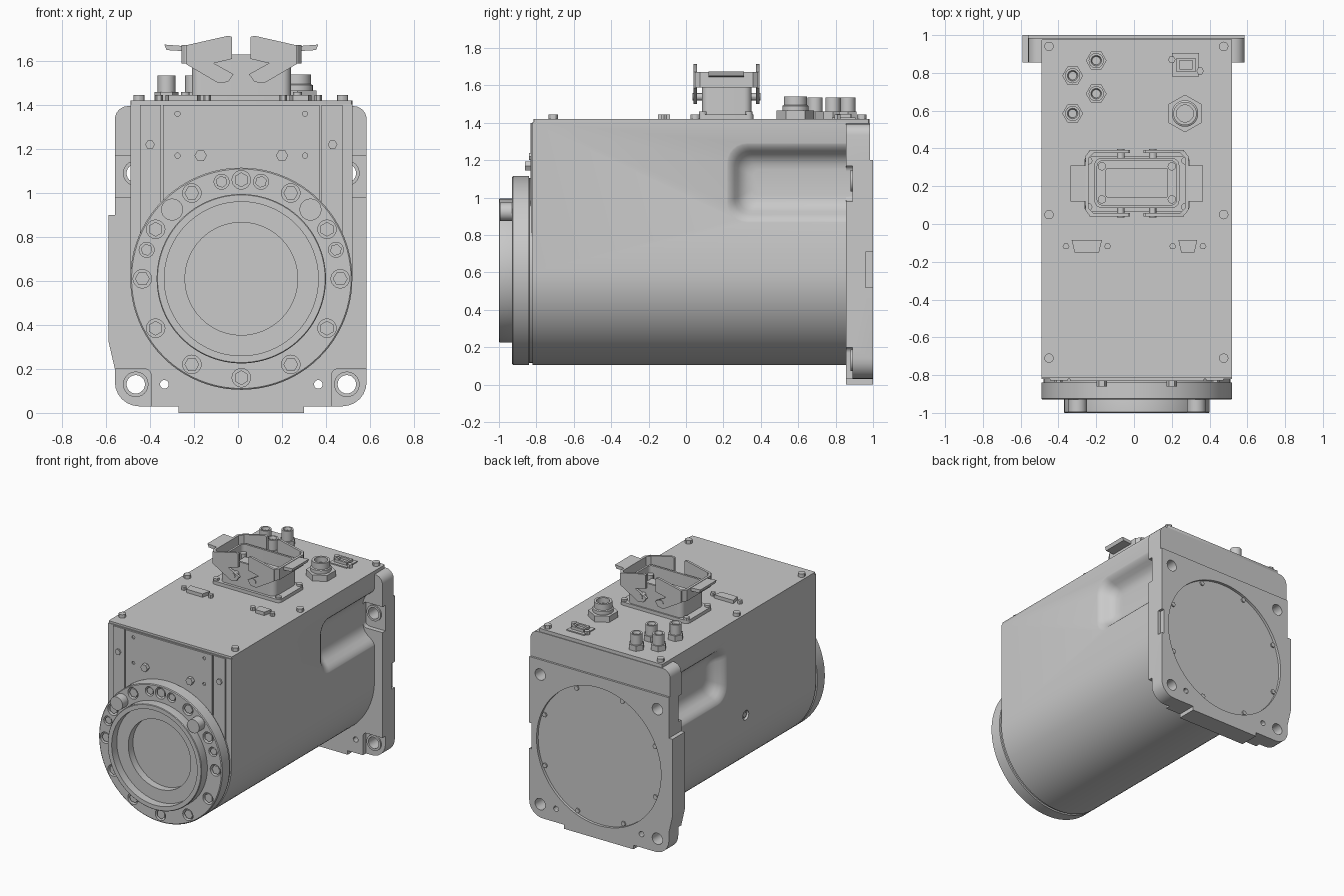
import bpy, bmesh
from math import sin, cos, pi, radians

if "Cube" in bpy.data.objects:
    bpy.data.objects.remove(bpy.data.objects["Cube"])

grey = bpy.data.materials.new("machined_grey")
grey.use_nodes = True
COLOUR = (0.59, 0.59, 0.59, 1)
grey.diffuse_color = COLOUR
grey.node_tree.nodes["Principled BSDF"].inputs["Base Color"].default_value = COLOUR

CX, CZ = 0.015, 0.61      # axis of the round front and rear
TOP = 1.42                # upper face of the lid
parts = []


def finish(name, bm, keep=True):
    bmesh.ops.recalc_face_normals(bm, faces=bm.faces)
    me = bpy.data.meshes.new(name)
    bm.to_mesh(me)
    bm.free()
    ob = bpy.data.objects.new(name, me)
    bpy.context.collection.objects.link(ob)
    me.materials.append(grey)
    ob.hide_render = not keep
    if keep:
        parts.append(ob)
    return ob


def skin(name, rings, capped=True, keep=True):
    """Join rings of points; cap the ends, or close the last ring to the first."""
    bm = bmesh.new()
    loops = [[bm.verts.new(p) for p in ring] for ring in rings]
    for a, b in zip(loops, loops[1:] if capped else loops[1:] + loops[:1]):
        for i in range(len(a)):
            j = (i + 1) % len(a)
            bm.faces.new((a[i], a[j], b[j], b[i]))
    if capped:
        bm.faces.new(loops[0])
        bm.faces.new(loops[-1])
    return finish(name, bm, keep)


def place(pts, h, axis):
    put = {"y": lambda u, v: (u, h, v), "z": lambda u, v: (u, v, h), "x": lambda u, v: (h, u, v)}[axis]
    return [put(u, v) for u, v in pts]


def prism(name, pts, a, b, axis="y", keep=True):
    return skin(name, [place(pts, a, axis), place(pts, b, axis)], True, keep)


def circle(u, v, r, n=24, turn=0):
    return [(u + r * cos(2 * pi * i / n + turn), v + r * sin(2 * pi * i / n + turn)) for i in range(n)]


def rounded(u0, u1, v0, v1, r, n=6):
    pts = []
    for k, (u, v) in enumerate([(u1 - r, v1 - r), (u0 + r, v1 - r), (u0 + r, v0 + r), (u1 - r, v0 + r)]):
        pts += [(u + r * cos(pi / 2 * (k + i / n)), v + r * sin(pi / 2 * (k + i / n))) for i in range(n + 1)]
    return pts


def box(name, x, y, z, keep=True):
    return prism(name, [(x[0], y[0]), (x[1], y[0]), (x[1], y[1]), (x[0], y[1])], z[0], z[1], "z", keep)


def lathe(name, profile, u, v, axis="y", n=96):
    """Turn a closed (radius, height) profile about an axis through u, v."""
    return skin(name, [place(circle(u, v, r, n), h, axis) for r, h in profile], False)


def cut(ob, cutters):
    bpy.context.view_layer.objects.active = ob
    for c in cutters:
        m = ob.modifiers.new("cut", "BOOLEAN")
        m.operation, m.solver, m.object = "DIFFERENCE", "EXACT", c
        bpy.ops.object.modifier_apply(modifier=m.name)
        bpy.data.objects.remove(c)


def sym(x):
    return 2 * CX - x


# Housing: U-shaped section with a scooped dent on each flank
R = 0.505
arc = [(CX + R * cos(pi + pi * i / 48), CZ + R * sin(pi + pi * i / 48)) for i in range(49)]
body = prism("housing", arc + [(CX + R, 1.405), (CX - R, 1.405)], -0.82, 0.87)
scoop = [(0.41, 0.07), (0.414, 0.1), (0.428, 0.13), (0.45, 0.152), (0.475, 0.17), (0.493, 0.187),
         (0.503, 0.205), (0.51, 0.23), (0.56, 0.25)]
dents = []
for s in (1, -1):
    rings = [place(rounded(0.43 - h, 1.0 + h, 1.08 - h, 1.08 + h, h * 0.5), CX + s * d, "x") for d, h in scoop]
    dents.append(skin("dent_cutter", rings, True, False))
cut(body, dents + [prism("port_cutter", circle(0, 0.67, 0.035), -0.6, -0.47, "x", False)])
prism("side_port_screw", circle(0, 0.67, 0.022, 6), -0.465, -0.482, "x")

# Lid and its screws
prism("lid", rounded(CX - R, CX + R, -0.815, 0.98, 0.01, 2), 1.395, TOP, "z")
for x in (-0.45, 0.475):
    for y in (0.94, 0.05, -0.71):
        prism("lid_screw", circle(x, y, 0.025, 12), TOP, 1.445, "z")

# Front panel with corner strips, screws and small holes
panel = box("front_panel", (-0.34, 0.37), (-0.832, -0.81), (0.9, 1.4))
cut(panel, [prism("hole_cutter", circle(x, z, 0.012, 10), -0.85, -0.823, "y", False)
            for x in (-0.275, 0.305) for z in (1.17, 1.36)])
for s in (1, -1):
    box("front_strip", sorted((CX + s * 0.365, CX + s * 0.46)), (-0.828, -0.81), (0.75, 1.4))
    prism("panel_bolt", circle(CX + s * 0.185, 1.17, 0.028, 6), -0.86, -0.82)
    prism("strip_screw", circle(CX + s * 0.415, 1.22, 0.022, 6), -0.84, -0.82)

# Front ring with counterbored bolts
ring = lathe("front_ring", [(0.3, -0.815), (0.495, -0.815), (0.495, -0.838), (R, -0.84), (R, -0.925),
                            (R - 0.006, -0.93), (0.3, -0.93)], CX, CZ)
spots = [(30 * i, 0.042) for i in range(12)] + [(a, 0.034) for a in (78.5, 101.5, 17, 163)]
at = lambda a, r=0.45: (CX + r * cos(radians(a)), CZ + r * sin(radians(a)))
cut(ring, [prism("bore_cutter", circle(*at(a), r), -0.95, -0.885, "y", False) for a, r in spots])
for a, r in spots:
    prism("ring_bolt", circle(*at(a), r * 0.8, 6, radians(a)), -0.88, -0.922)
for a in (45, 135):
    prism("locating_plug", circle(*at(a, 0.445), 0.05), -0.92, -0.995)

# Raised collar with stepped recess and closed floor
lathe("collar", [(0.24, -0.85), (0.37, -0.85), (0.385, -0.92), (0.385, -0.996), (0.381, -1), (0.35, -1),
                 (0.35, -0.94), (0.256, -0.94), (0.256, -0.87), (0.24, -0.87)], CX, CZ)
prism("recess_floor", circle(CX, CZ, 0.257, 64), -0.85, -0.885)

# Rear mounting flange
outline = [(-0.27, 0), (0.3, 0), (0.3, 0.03)]
outline += [(0.475 + 0.11 * sin(pi / 12 * i), 0.14 - 0.11 * cos(pi / 12 * i)) for i in range(7)]
outline += [(0.525 + 0.06 * cos(pi / 12 * i), 1.335 + 0.06 * sin(pi / 12 * i)) for i in range(7)]
outline += [(-0.5 - 0.06 * sin(pi / 12 * i), 1.335 + 0.06 * cos(pi / 12 * i)) for i in range(7)]
outline += [(-0.56, 0.9), (-0.59, 0.9), (-0.59, 0.33), (-0.56, 0.2)]
outline += [(-0.45 - 0.11 * cos(pi / 12 * i), 0.14 - 0.11 * sin(pi / 12 * i)) for i in range(7)]
flange = prism("rear_flange", outline + [(-0.27, 0.03)], 0.855, 1)
cutters = [prism("recess_cutter", circle(CX, CZ, 0.51, 96), 0.98, 1.1, "y", False),
           box("top_step_cutter", (-0.7, 0.7), (0.985, 1.1), (1.2, 1.5), False),
           box("notch_cutter", (0.565, 0.7), (0.96, 1.1), (0.52, 0.71), False)]
for s in (1, -1):
    cutters.append(prism("dowel_cutter", circle(CX + s * 0.35, 0.13, 0.02, 12), 0.8, 1.1, "y", False))
    for z in (0.13, 1.09):
        x = CX + s * 0.48
        lo, hi = sorted((x - s * 0.07, x + s * 0.2))
        v = (-0.1, 0.2) if z < 1 else (0.98, 1.17)
        cutters.append(prism("pocket_cutter", rounded(lo, hi, *v, 0.03), 0.8, 0.89, "y", False))
        cutters.append(prism("hole_cutter", circle(x, z, 0.042), 0.8, 1.1, "y", False))
        lathe("hole_seat", [(0.042, 0.88), (0.042, 0.895), (0.058, 0.895), (0.058, 0.88)], x, z, n=24)
cut(flange, cutters)
for i in range(8):
    prism("rear_stud", circle(*at(45 * i + 22, 0.49), 0.018, 6), 0.97, 0.99)

# Rectangular power connector: base, open shell, insert
plate = rounded(-0.265, 0.295, 0.065, 0.36, 0.03)
prism("connector_base", plate, 1.41, 1.445, "z")
shell = prism("connector_shell", rounded(-0.21, 0.24, 0.085, 0.35, 0.04), 1.43, 1.63, "z")
cut(shell, [prism("shell_cutter", rounded(-0.195, 0.225, 0.1, 0.335, 0.03), 1.5, 1.7, "z", False)])
prism("connector_insert", rounded(-0.15, 0.18, 0.14, 0.295, 0.01, 2), 1.49, 1.56, "z")
for x in (-0.17, 0.2):
    for y in (0.13, 0.305):
        prism("insert_screw", circle(x, y, 0.022, 12), 1.49, 1.58, "z")
for x in (-0.24, 0.27):
    for y in (0.09, 0.335):
        prism("base_screw", circle(x, y, 0.02, 12), 1.44, 1.46, "z")

# Locking levers: hooked cheeks joined by a rounded end wall and a thumb tab
hook = [(-0.235, 1.672), (-0.045, 1.715), (-0.027, 1.71), (-0.027, 1.61), (-0.11, 1.59), (-0.02, 1.54),
        (-0.045, 1.505), (-0.09, 1.5), (-0.235, 1.585)]
for flip in (False, True):
    f = sym if flip else (lambda x: x)
    for y in (0.04, 0.375):
        prism("lever_cheek", [(f(x), z) for x, z in hook], y, y + 0.018)
        pin = (y - 0.005, y + 0.05) if y < 0.2 else (y - 0.03, y + 0.022)
        prism("lever_pivot", circle(f(-0.07), 1.54, 0.02, 12), *pin)
    wall = [(-0.215, 0.04), (-0.24, 0.05), (-0.258, 0.075), (-0.258, 0.358), (-0.24, 0.383), (-0.215, 0.393)]
    wall += [(-0.215, 0.375), (-0.24, 0.35), (-0.24, 0.083), (-0.215, 0.058)]
    prism("lever_end_wall", [(f(x), y) for x, y in wall], 1.59, 1.672, "z")
    tab = [(-0.245, 1.645), (-0.325, 1.65), (-0.335, 1.675), (-0.245, 1.668)]
    prism("lever_thumb_tab", [(f(x), z) for x, z in tab], 0.12, 0.31)

# Four small round sockets on hex nuts
for x, y in ((-0.2, 0.865), (-0.325, 0.785), (-0.2, 0.69), (-0.325, 0.585)):
    prism("socket_nut", circle(x, y, 0.055, 6), TOP, 1.46, "z")
    lathe("socket_barrel", [(0.022, 1.45), (0.04, 1.45), (0.04, 1.535), (0.028, 1.535), (0.022, 1.52)],
          x, y, "z", 24)
    prism("socket_core", circle(x, y, 0.023, 16), 1.45, 1.515, "z")

# Large round socket
prism("large_nut", circle(0.27, 0.585, 0.1, 6, pi / 6), TOP, 1.465, "z")
lathe("large_barrel", [(0.045, 1.45), (0.07, 1.45), (0.07, 1.49), (0.062, 1.495), (0.062, 1.54), (0.045, 1.54)],
      0.27, 0.585, "z", 32)
prism("large_core", circle(0.27, 0.585, 0.046), 1.45, 1.5, "z")

# Network port and two data ports
box("network_port", (0.2, 0.345), (0.78, 0.905), (1.41, 1.428))
frame = box("network_socket", (0.225, 0.325), (0.805, 0.88), (1.42, 1.448))
cut(frame, [box("socket_cutter", (0.24, 0.31), (0.82, 0.865), (1.432, 1.5), False)])
for x, y in ((0.35, 0.81), (0.2, 0.87)):
    prism("port_screw", circle(x, y, 0.02, 6), TOP, 1.445, "z")
for x, w in ((-0.25, 0.08), (0.285, 0.05)):
    d_shape = [(x - w, -0.085), (x + w, -0.085), (x + w - 0.015, -0.15), (x - w + 0.015, -0.15)]
    prism("data_port", d_shape, 1.41, 1.445, "z")
    for s in (1, -1):
        prism("data_port_screw", circle(x + s * (w + 0.03), -0.118, 0.018, 6), 1.41, 1.445, "z")

# Smooth the round surfaces, keep the machined edges crisp
for ob in bpy.context.selected_objects:
    ob.select_set(False)
for ob in parts:
    ob.select_set(True)
bpy.context.view_layer.objects.active = body
bpy.ops.object.shade_smooth_by_angle(angle=radians(30))
